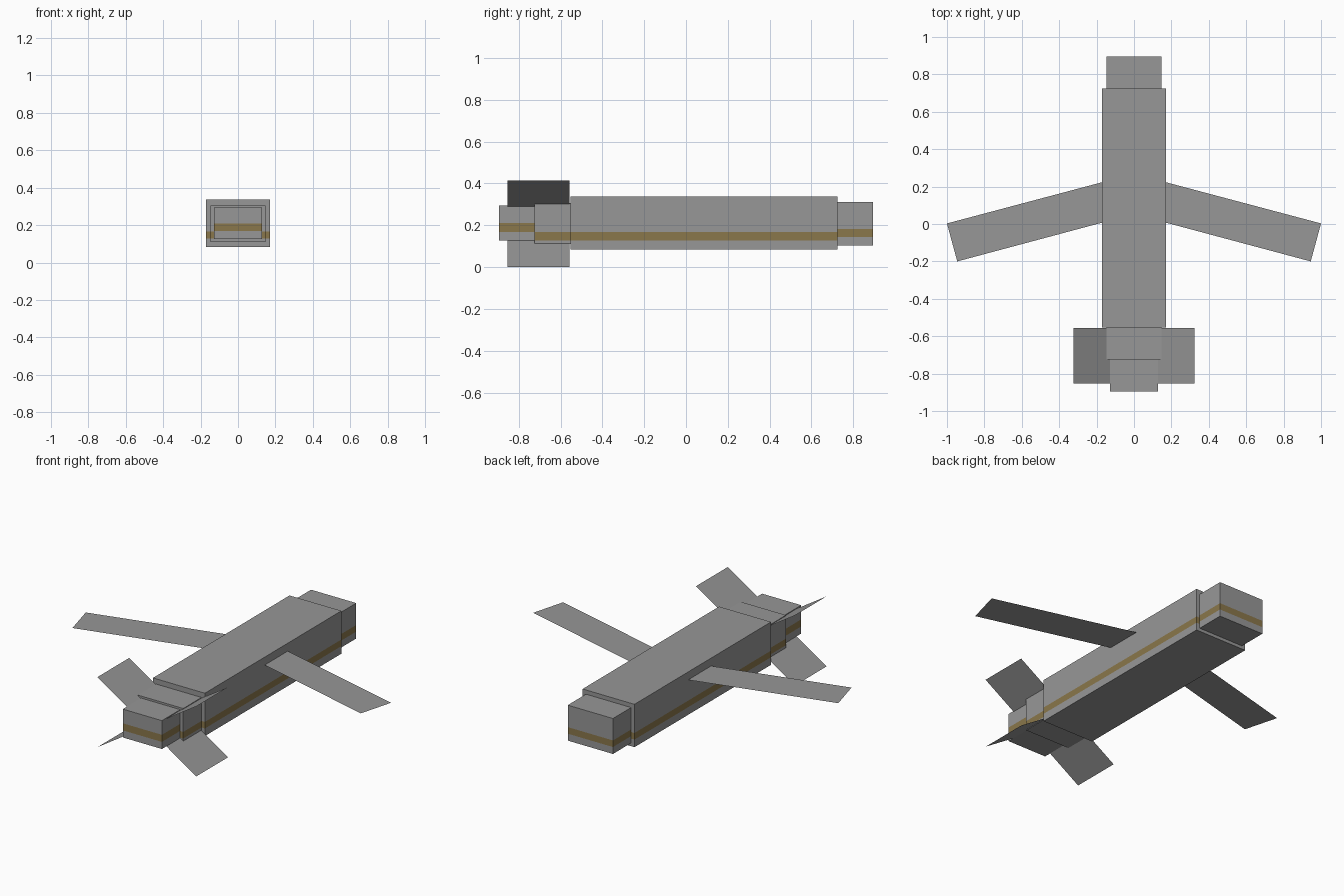
import bpy, bmesh

if "Cube" in bpy.data.objects:
    bpy.data.objects.remove(bpy.data.objects["Cube"])


def material(name, rgb):
    m = bpy.data.materials.new(name)
    m.diffuse_color = (*rgb, 1)
    m.use_nodes = True
    m.node_tree.nodes["Principled BSDF"].inputs["Base Color"].default_value = m.diffuse_color
    return m


GREY = material("grey", (0.31, 0.31, 0.31))
GOLD = material("gold", (0.255, 0.185, 0.07))


def finish(name, bm):
    me = bpy.data.meshes.new(name)
    bm.to_mesh(me)
    bm.free()
    me.materials.append(GREY)
    me.materials.append(GOLD)
    ob = bpy.data.objects.new(name, me)
    bpy.context.collection.objects.link(ob)
    return ob


def striped_box(name, half_x, y0, y1, z0, z1, s0, s1):
    """Box with a gold band running round its sides from s0 to s1."""
    bm = bmesh.new()
    rings = [[bm.verts.new(p) for p in ((-half_x, y0, z), (half_x, y0, z),
                                        (half_x, y1, z), (-half_x, y1, z))]
             for z in (z0, s0, s1, z1)]
    bm.faces.new(rings[0][::-1])
    bm.faces.new(rings[-1])
    for level in range(3):
        a, b = rings[level], rings[level + 1]
        for i in range(4):
            j = (i + 1) % 4
            f = bm.faces.new((a[i], a[j], b[j], b[i]))
            f.material_index = int(level == 1)
    finish(name, bm)


def sheet(name, points):
    bm = bmesh.new()
    bm.faces.new([bm.verts.new(p) for p in points])
    bm.normal_update()
    for f in bm.faces:
        if f.normal.z < 0:
            f.normal_flip()
    finish(name, bm)


# Stepped fuselage
striped_box("fuselage", 0.17, -0.553, 0.725, 0.083, 0.337, 0.128, 0.167)
striped_box("nose", 0.148, 0.725, 0.895, 0.102, 0.312, 0.143, 0.182)
striped_box("tail_step", 0.148, -0.724, -0.553, 0.11, 0.306, 0.128, 0.167)
striped_box("tail_end", 0.128, -0.895, -0.724, 0.126, 0.294, 0.168, 0.21)

# Thin swept wings and crossed tail fins, mirrored left and right
MID = 0.2075
for side, s in (("left", -1), ("right", 1)):
    sheet(side + "_wing", [(s * x, y, 0.29) for x, y in
                           ((0.16, 0.226), (1.0, 0.003), (0.945, -0.2), (0.16, 0.01))])
    for level, v in (("upper", 1), ("lower", -1)):
        tip, root = (s * 0.324, MID + v * MID), (s * 0.05, MID + v * 0.032)
        sheet(f"{side}_{level}_fin", [(tip[0], -0.853, tip[1]), (tip[0], -0.556, tip[1]),
                                      (root[0], -0.556, root[1]), (root[0], -0.853, root[1])])
